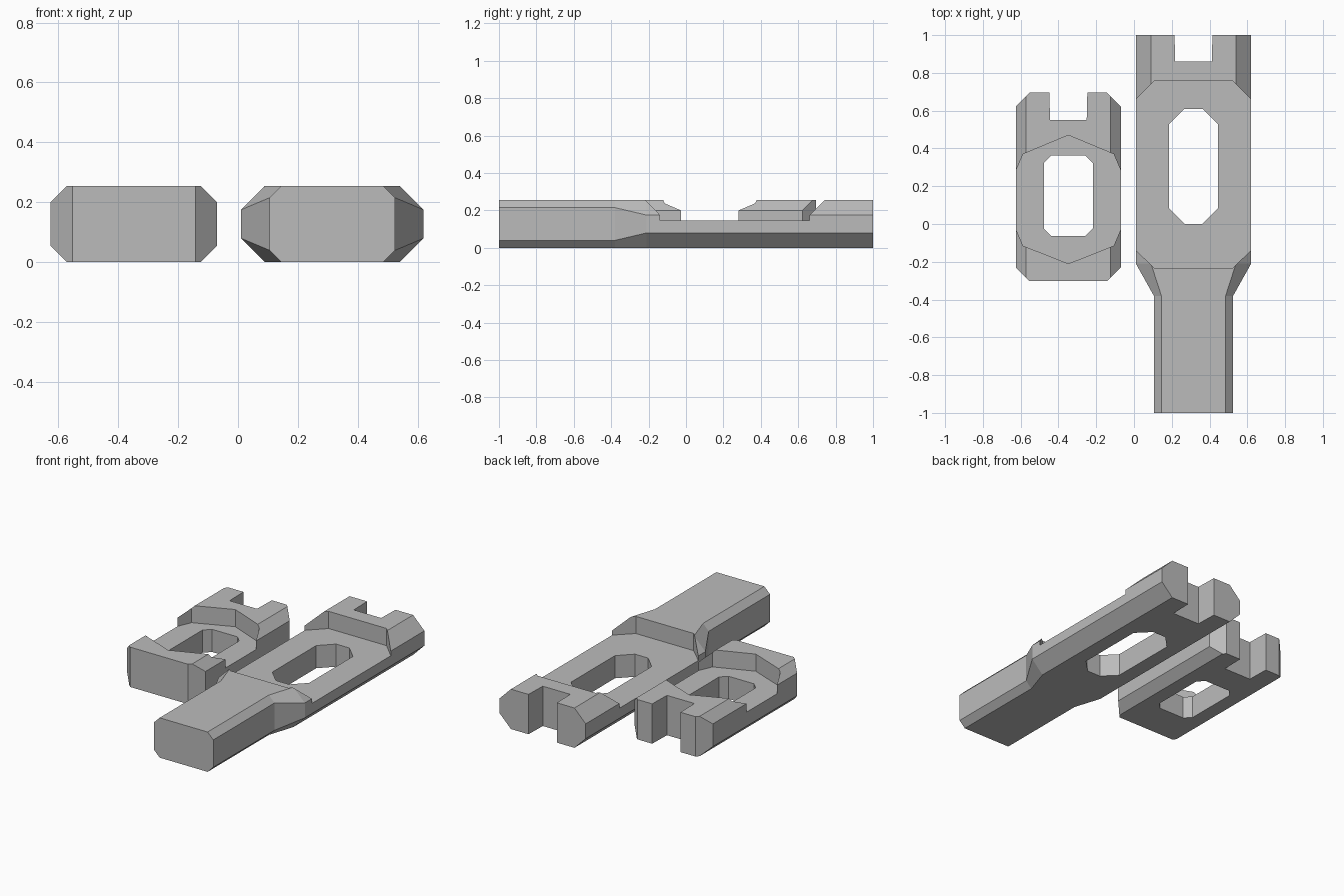
import bpy
import bmesh

if "Cube" in bpy.data.objects:
    bpy.data.objects.remove(bpy.data.objects["Cube"])

HEIGHT = 0.255
FLOOR = 0.145

grey = bpy.data.materials.new("plain_grey")
grey.use_nodes = True
colour = (0.5, 0.5, 0.5, 1)
grey.diffuse_color = colour
grey.node_tree.nodes["Principled BSDF"].inputs["Base Color"].default_value = colour


def make_object(name, rings):
    """Skin a closed solid through matching rings of points."""
    bm = bmesh.new()
    loops = [[bm.verts.new(p) for p in ring] for ring in rings]
    for a, b in zip(loops, loops[1:]):
        for i in range(len(a)):
            j = (i + 1) % len(a)
            bm.faces.new((a[i], a[j], b[j], b[i]))
    bm.faces.new(loops[0])
    bm.faces.new(loops[-1])
    bmesh.ops.recalc_face_normals(bm, faces=bm.faces)
    mesh = bpy.data.meshes.new(name)
    bm.to_mesh(mesh)
    bm.free()
    mesh.materials.append(grey)
    obj = bpy.data.objects.new(name, mesh)
    bpy.context.collection.objects.link(obj)
    return obj


def bar(name, cx, sections):
    """Loft chamfered bar sections (y, half width, chamfer) along y."""
    rings = []
    for y, w, c in sections:
        half = [(w - c, 0), (w, c), (w, HEIGHT - c), (w - c, HEIGHT)]
        outline = half + [(-x, z) for x, z in reversed(half)]
        rings.append([(cx + x, y, z) for x, z in outline])
    return make_object(name, rings)


def prism(cx, half, low=-0.1, high=0.4):
    """Upright prism from the right half of a plan, mirrored about cx."""
    plan = half + [(-x, y) for x, y in reversed(half)]
    return make_object("cutter", [[(cx + x, y, z) for x, y in plan] for z in (low, high)])


def octagon(w, y0, y1, c):
    return [(w - c, y0), (w, y0 + c), (w, y1 - c), (w - c, y1)]


def boolean(obj, cutter, operation="DIFFERENCE"):
    cutter.hide_render = True
    mod = obj.modifiers.new("cut", "BOOLEAN")
    mod.operation = operation
    mod.solver = "EXACT"
    mod.object = cutter
    bpy.context.view_layer.update()
    result = bpy.data.meshes.new_from_object(
        obj.evaluated_get(bpy.context.evaluated_depsgraph_get()))
    obj.modifiers.clear()
    obj.data = result
    bpy.data.objects.remove(cutter)


# Long link: narrow handle widening into the body
LX = 0.315
long_link = bar("long_link", LX, [(-1, 0.21, 0.04), (-0.38, 0.21, 0.04),
                                  (-0.21, 0.305, 0.08), (1, 0.305, 0.08)])
# Recess, slot and end notch
boolean(long_link, prism(LX, [(0.205, -0.235), (0.345, -0.1),
                              (0.345, 0.62), (0.205, 0.76)], FLOOR))
boolean(long_link, prism(LX, octagon(0.13, 0, 0.61, 0.083)))
boolean(long_link, prism(LX, [(0.097, 0.86), (0.103, 1.1)]))

# Short link: chamfered bar with clipped plan corners
SX = -0.3475
short_link = bar("short_link", SX, [(-0.303, 0.278, 0.055), (0.695, 0.278, 0.055)])
boolean(short_link, prism(SX, octagon(0.278, -0.303, 0.695, 0.073)), "INTERSECT")
# Pointed recess, slot and end notch
boolean(short_link, prism(SX, [(0, -0.21), (0.24, -0.115), (0.315, 0.06),
                               (0.315, 0.195), (0.24, 0.37), (0, 0.47)], FLOOR))
boolean(short_link, prism(SX, octagon(0.13, -0.063, 0.363, 0.04)))
boolean(short_link, prism(SX, [(0.097, 0.55), (0.103, 0.8)]))
